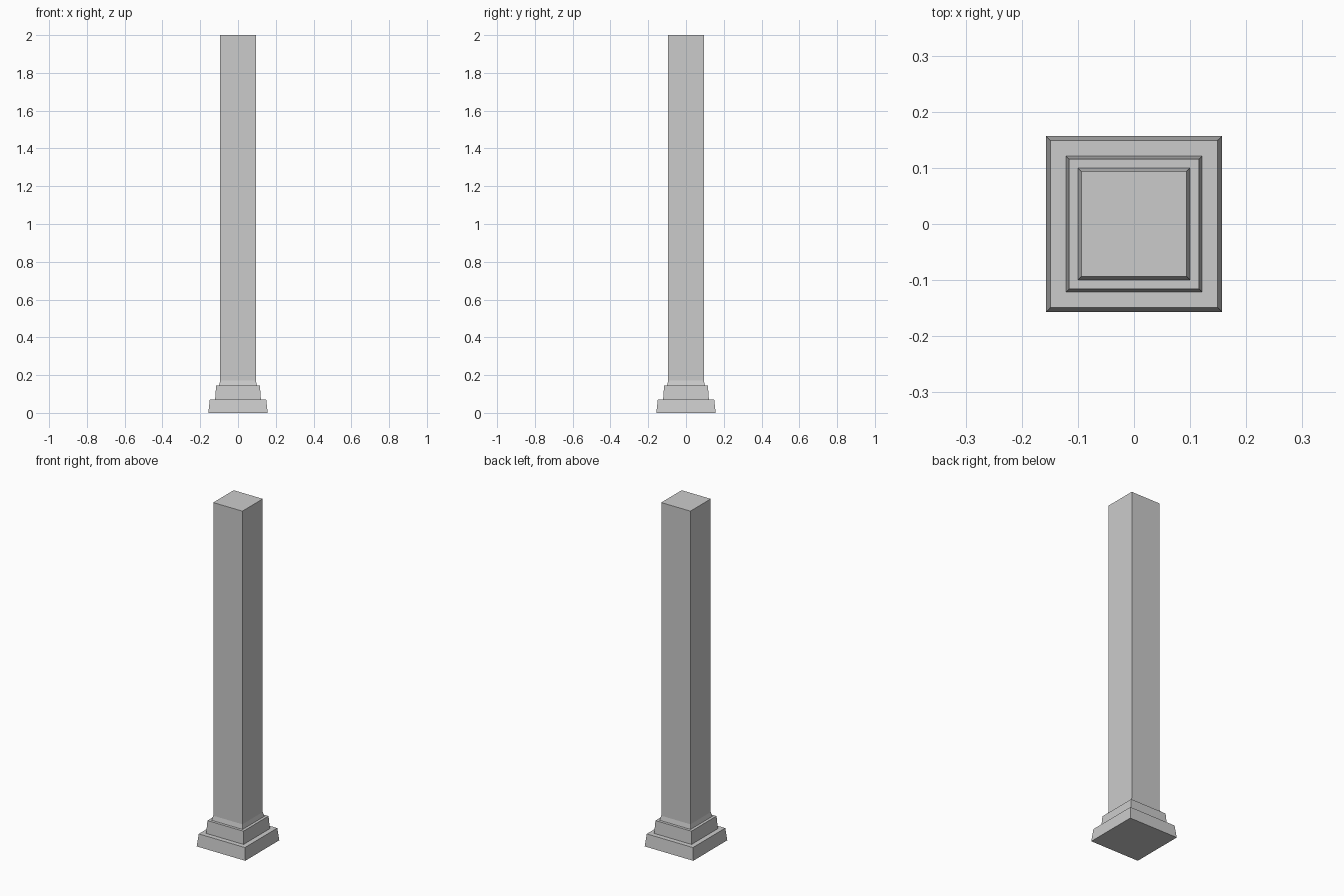
import bpy
import bmesh

if "Cube" in bpy.data.objects:
    bpy.data.objects.remove(bpy.data.objects["Cube"])

# Half-width and height of each square ring, bottom to top
PROFILE = [
    (0.157, 0.0), (0.149, 0.072),      # tapered plinth
    (0.121, 0.072), (0.116, 0.146),    # tapered upper step
    (0.100, 0.146), (0.094, 0.172),    # small flare at the shaft foot
    (0.094, 2.0),                      # shaft top
]


def square_loft(name, profile):
    bm = bmesh.new()
    corners = [(-1, -1), (1, -1), (1, 1), (-1, 1)]
    rings = [[bm.verts.new((x * h, y * h, z)) for x, y in corners]
             for h, z in profile]
    for low, high in zip(rings, rings[1:]):
        for i in range(4):
            j = (i + 1) % 4
            bm.faces.new((low[i], low[j], high[j], high[i]))
    bm.faces.new(rings[0][::-1])
    bm.faces.new(rings[-1])
    bmesh.ops.recalc_face_normals(bm, faces=bm.faces)
    mesh = bpy.data.meshes.new(name)
    bm.to_mesh(mesh)
    bm.free()
    obj = bpy.data.objects.new(name, mesh)
    bpy.context.collection.objects.link(obj)
    return obj


# Square column with stepped base
square_loft("square_column", PROFILE)
